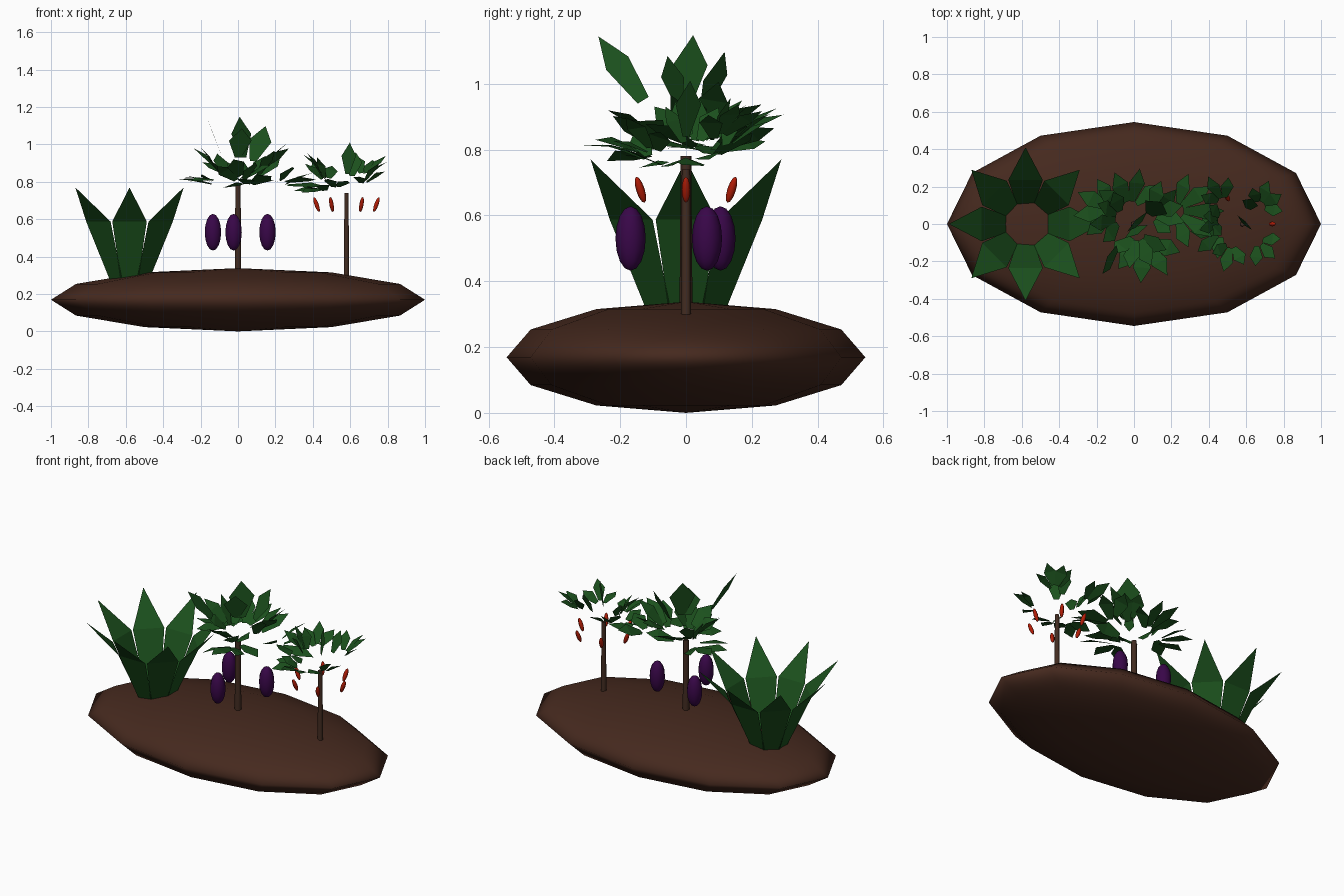
import bpy, bmesh, random
from math import sin, cos, radians, tau
from mathutils import Vector, Quaternion

random.seed(11)
cube = bpy.data.objects.get("Cube")
if cube:
    bpy.data.objects.remove(cube)


def material(name, rgb):
    m = bpy.data.materials.new(name)
    m.use_nodes = True
    m.diffuse_color = (*rgb, 1)
    m.node_tree.nodes["Principled BSDF"].inputs["Base Color"].default_value = (*rgb, 1)
    return m


SOIL = material("soil_brown", (0.06, 0.022, 0.013))
BARK = material("bark_brown", (0.055, 0.025, 0.015))
LEAF = material("leaf_green", (0.011, 0.08, 0.012))
PURPLE = material("purple_skin", (0.04, 0.002, 0.065))
RED = material("red_skin", (0.45, 0.012, 0.002))


def ellipsoid(name, mat, place, size, segments, rings, rot=(0, 0, 0)):
    bpy.ops.mesh.primitive_uv_sphere_add(segments=segments, ring_count=rings, radius=1,
                                         location=place, rotation=rot)
    ob = bpy.context.object
    ob.name, ob.scale = name, size
    ob.data.materials.append(mat)
    bpy.ops.object.shade_smooth()


def trunk(name, x, bottom, top, radius):
    bpy.ops.mesh.primitive_cone_add(vertices=6, radius1=radius, radius2=radius * 0.8,
                                    depth=top - bottom, location=(x, 0, (top + bottom) / 2))
    bpy.context.object.name = name
    bpy.context.object.data.materials.append(BARK)
    bpy.ops.object.shade_smooth_by_angle(angle=radians(65))


def blade(bm, base, azimuth, pitch, length, width, foot, roll=0, bow=0.0):
    """A pointed leaf: a widening lower panel and a triangular tip, bowed at the shoulder."""
    a, p = radians(azimuth), radians(pitch)
    along = Vector((cos(a) * cos(p), sin(a) * cos(p), sin(p)))
    side = Quaternion(along, radians(roll)) @ Vector((-sin(a), cos(a), 0))
    lift = along.cross(side) * bow
    base = Vector(base)
    middle = base + along * length * 0.58 + lift
    f1, f2, s1, s2, tip = [bm.verts.new(v) for v in (
        base - side * foot, base + side * foot, middle - side * width,
        middle + side * width, base + along * length)]
    bm.faces.new((f1, s1, s2, f2))
    bm.faces.new((s1, tip, s2))


def fan(bm, base, azimuth, pitch, count, spread, length, width):
    """A loose hand of leaflets spread around one direction."""
    for i in range(count):
        s = 2 * i / (count - 1) - 1
        turn = azimuth + spread * s
        a = radians(turn)
        start = Vector(base) + Vector((cos(a), sin(a), 0)) * length * 0.2
        start.z += random.uniform(-0.02, 0.02)
        blade(bm, start, turn, pitch + random.uniform(-14, 14), length * (1 - 0.2 * abs(s)),
              width, width * 0.35, random.uniform(-30, 30), width * 0.2)


def foliage(name, bm):
    mesh = bpy.data.meshes.new(name)
    bm.to_mesh(mesh)
    bm.free()
    mesh.materials.append(LEAF)
    bpy.context.collection.objects.link(bpy.data.objects.new(name, mesh))


# Soil mound
ellipsoid("soil_mound", SOIL, (0, 0, 0.169), (1, 0.545, 0.169), 12, 6)

# Rosette plant
bm = bmesh.new()
for i in range(8):
    a = tau * i / 8
    blade(bm, (-0.58 + 0.1 * cos(a), 0.1 * sin(a), 0.27), 45 * i, 58.2, 0.588, 0.092, 0.046, bow=0.052)
foliage("rosette_leaves", bm)

# Tall tree with purple fruit
trunk("tall_trunk", 0, 0.29, 0.78, 0.02)
bm = bmesh.new()
fan(bm, (-0.1, 0.07, 0.8), 170, 8, 4, 50, 0.2, 0.045)
fan(bm, (-0.06, 0.03, 0.85), 170, 38, 4, 60, 0.2, 0.045)
fan(bm, (-0.02, 0.08, 0.83), 95, 25, 4, 55, 0.21, 0.045)
fan(bm, (0.22, 0.07, 0.79), 0, 9, 5, 70, 0.22, 0.045)
fan(bm, (0.08, 0.05, 0.85), 15, 38, 5, 55, 0.21, 0.045)
fan(bm, (0.05, -0.08, 0.8), 285, 6, 4, 55, 0.21, 0.048)
fan(bm, (0.02, -0.05, 0.82), 275, 35, 4, 55, 0.19, 0.048)
for base, azimuth, pitch, length, width, roll in [
        ((0.03, 0, 0.93), 135, 82, 0.22, 0.075, 0), ((0.08, 0.05, 0.91), 45, 63, 0.21, 0.07, 15),
        ((0, -0.02, 0.93), 300, 75, 0.16, 0.07, 0), ((-0.09, -0.13, 0.95), 240, 51, 0.25, 0.04, 126)]:
    blade(bm, base, azimuth, pitch, length, width, 0.02, roll)
foliage("tall_crown", bm)
for i in range(3):
    a = radians(22 + 120 * i)
    ellipsoid("purple_fruit", PURPLE, (0.17 * cos(a), 0.17 * sin(a), 0.53), (0.046, 0.046, 0.098), 10, 8)

# Small tree with red fruit
trunk("small_trunk", 0.58, 0.28, 0.74, 0.016)
bm = bmesh.new()
fan(bm, (0.48, 0.11, 0.83), 120, 38, 3, 40, 0.16, 0.036)
fan(bm, (0.67, 0.09, 0.83), 50, 40, 4, 60, 0.15, 0.036)
fan(bm, (0.48, 0.02, 0.84), 185, 45, 4, 50, 0.16, 0.036)
fan(bm, (0.47, -0.04, 0.75), 200, 5, 4, 60, 0.15, 0.038)
fan(bm, (0.52, -0.1, 0.79), 255, 25, 3, 45, 0.14, 0.036)
fan(bm, (0.66, -0.09, 0.79), 315, 28, 3, 50, 0.14, 0.036)
blade(bm, (0.585, 0, 0.84), 45, 84, 0.17, 0.055, 0.015)
blade(bm, (0.61, 0.08, 0.83), 70, 65, 0.14, 0.045, 0.015)
foliage("small_crown", bm)
for i in range(6):
    a = tau * i / 6
    ellipsoid("red_fruit", RED, (0.58 + 0.16 * cos(a), 0.16 * sin(a), 0.678), (0.013, 0.013, 0.042),
              6, 6, (0, radians(20), a))
